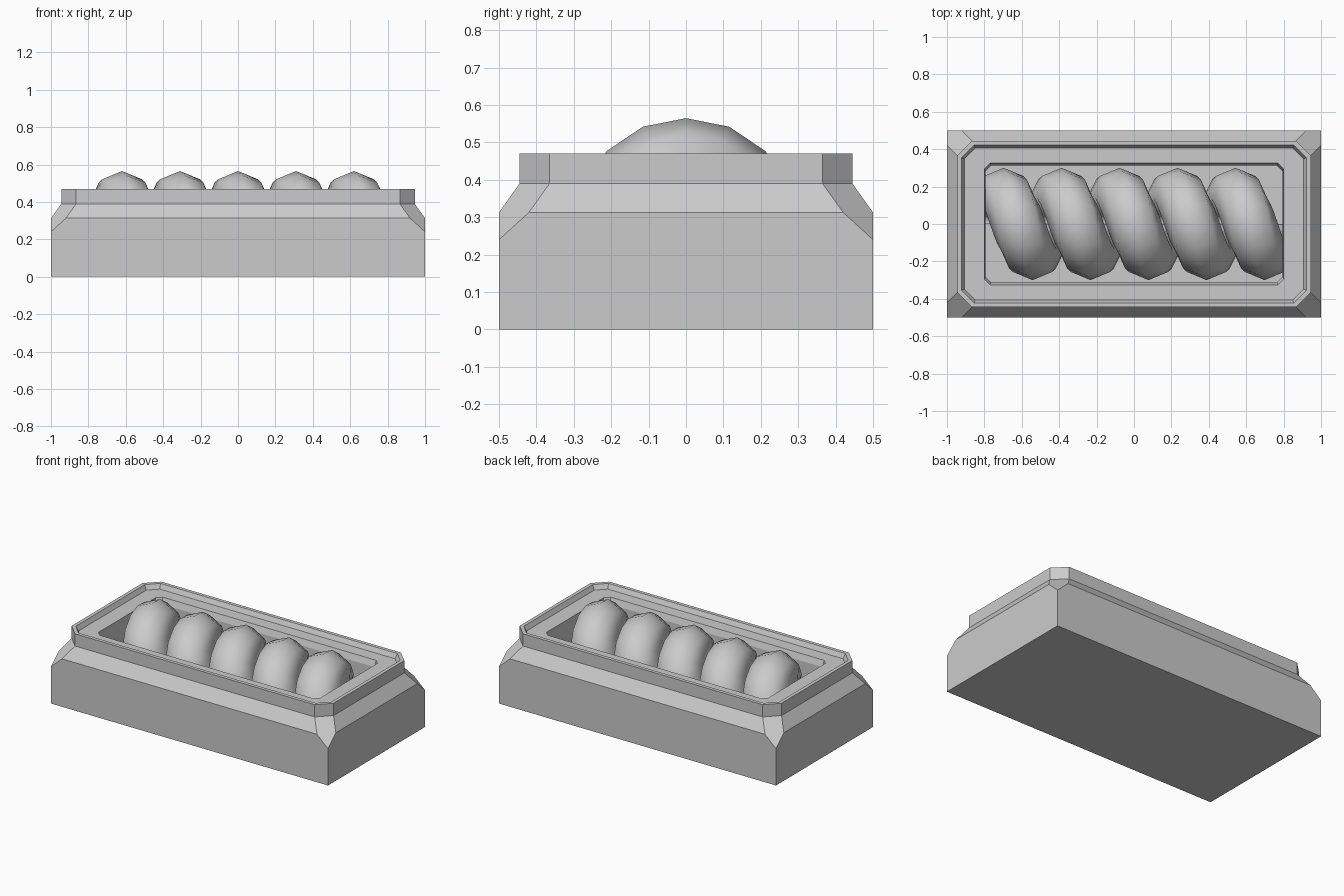
import bpy, bmesh, math

if "Cube" in bpy.data.objects:
    bpy.data.objects.remove(bpy.data.objects["Cube"])


def finish(bm, name):
    bmesh.ops.recalc_face_normals(bm, faces=bm.faces)
    me = bpy.data.meshes.new(name)
    bm.to_mesh(me)
    bm.free()
    ob = bpy.data.objects.new(name, me)
    bpy.context.collection.objects.link(ob)
    return ob


def octagon(bm, hx, hy, cut, z):
    """Rectangle with cut corners, anticlockwise from the right-back corner."""
    pts = []
    for sx, sy in ((1, 1), (-1, 1), (-1, -1), (1, -1)):
        pair = [(sx * hx, sy * (hy - cut)), (sx * (hx - cut), sy * hy)]
        pts += pair if sx * sy > 0 else pair[::-1]
    return [bm.verts.new((x, y, z)) for x, y in pts]


def bridge(bm, a, b, skip=()):
    n = len(a)
    for i in range(n):
        if i not in skip:
            bm.faces.new((a[i], a[(i + 1) % n], b[(i + 1) % n], b[i]))


# Housing: block with sloped shoulders, raised rim and pocket
bm = bmesh.new()
corners = ((1, 1), (-1, 1), (-1, -1), (1, -1))
foot = [bm.verts.new((x, y / 2, 0)) for x, y in corners]
tips = [bm.verts.new((x, y / 2, 0.24)) for x, y in corners]
bm.faces.new(foot[::-1])
rings = [octagon(bm, *r) for r in (
    (1.0, 0.5, 0.08, 0.313),      # shoulder start
    (0.945, 0.445, 0.08, 0.39),   # shoulder end
    (0.945, 0.445, 0.08, 0.47),   # rim outside
    (0.922, 0.422, 0.067, 0.47),  # rim top
    (0.907, 0.407, 0.058, 0.44),  # rim inside
    (0.80, 0.325, 0.03, 0.44),    # pocket mouth
    (0.795, 0.312, 0.03, 0.40),   # pocket lip
    (0.795, 0.312, 0.03, 0.18),   # pocket floor
)]
base, top = rings[0], rings[1]
for i in range(4):
    j = (i + 1) % 4
    a, b, c = 2 * i, 2 * i + 1, 2 * j
    bm.faces.new((foot[i], foot[j], tips[j], base[c], base[b], tips[i]))
    bm.faces.new((tips[i], base[b], top[b], top[a], base[a]))
bridge(bm, base, top, skip=(0, 2, 4, 6))
for lower, upper in zip(rings[1:], rings[2:]):
    bridge(bm, lower, upper)
bm.faces.new(rings[-1])
finish(bm, "housing")

# Coil: one octagonal strand wound five turns around the x axis
TURNS, STEPS, PITCH, R, AXIS_Z = 5, 16, 0.31, 0.15, 0.265
bm = bmesh.new()
strand = []
for i in range(TURNS * STEPS + 1):
    a = 2 * math.pi * i / STEPS
    x0 = PITCH * (i / STEPS - TURNS / 2)
    ring = []
    for k in range(8):
        t = math.pi * k / 4
        r = R + R * math.sin(t)
        ring.append(bm.verts.new((x0 + R * math.cos(t), r * math.sin(a),
                                  AXIS_Z - r * math.cos(a))))
    strand.append(ring)
for r0, r1 in zip(strand, strand[1:]):
    bridge(bm, r0, r1)
bm.faces.new(strand[0])
bm.faces.new(strand[-1])
bmesh.ops.recalc_face_normals(bm, faces=bm.faces)
# Trim the part buried below the pocket floor
bmesh.ops.bisect_plane(bm, geom=bm.verts[:] + bm.edges[:] + bm.faces[:],
                       plane_co=(0, 0, 0.17), plane_no=(0, 0, -1), clear_outer=True)
coil = finish(bm, "coil")
bpy.context.view_layer.objects.active = coil
coil.select_set(True)
bpy.ops.object.shade_smooth_by_angle(angle=math.radians(60))
